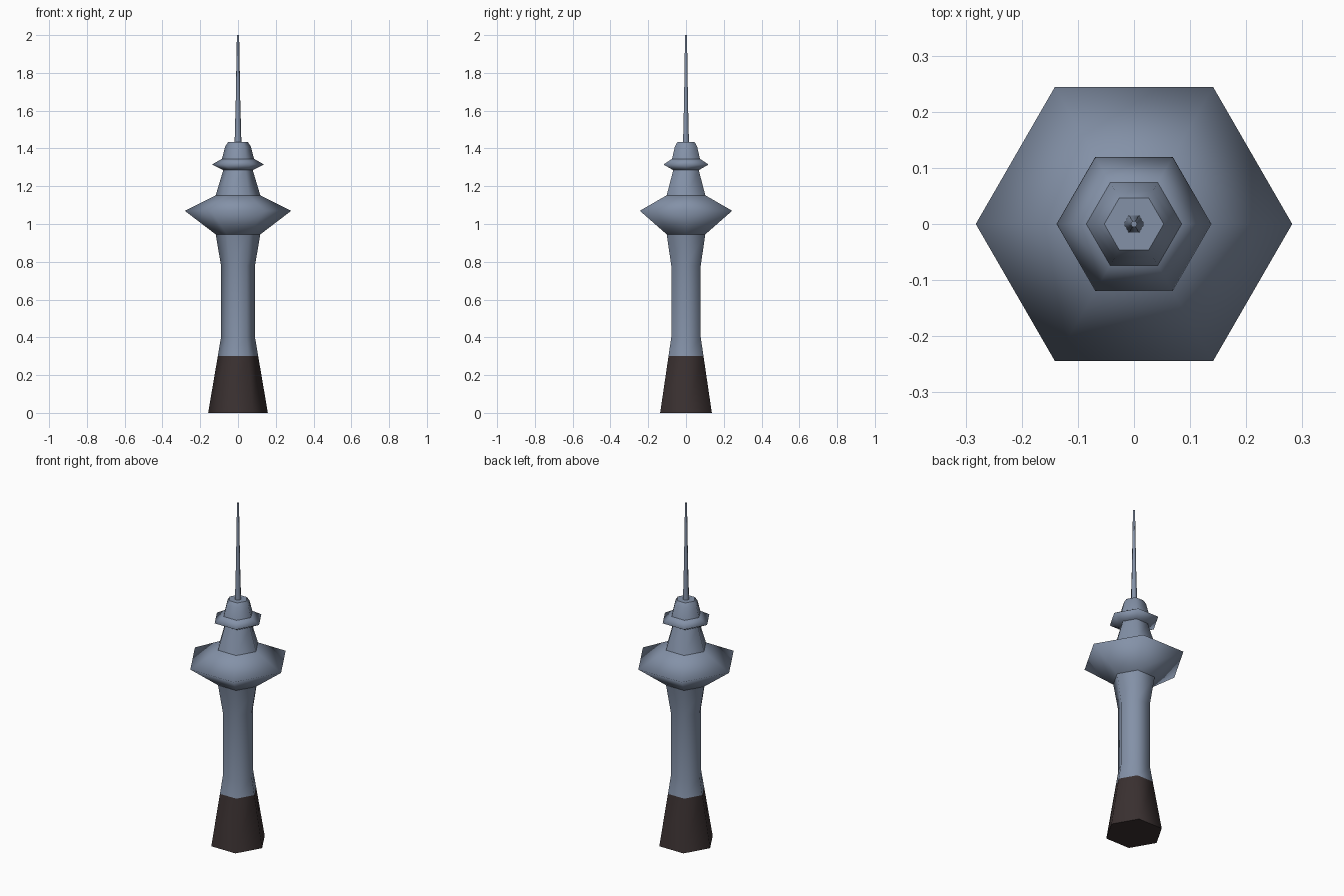
import bpy, bmesh, math

if "Cube" in bpy.data.objects:
    bpy.data.objects.remove(bpy.data.objects["Cube"])


def material(name, rgb):
    m = bpy.data.materials.new(name)
    m.diffuse_color = (*rgb, 1)
    m.use_nodes = True
    m.node_tree.nodes["Principled BSDF"].inputs["Base Color"].default_value = m.diffuse_color
    return m


blue_grey = material("blue grey concrete", (0.23, 0.285, 0.39))
dark_brown = material("dark brown base", (0.042, 0.03, 0.03))
SIDES = 6


def hex_loft(name, profile, mat, cap_bottom=False, cap_top=False):
    """Six-sided lathe through (radius, z) points, smooth round, sharp at strong rings."""
    bm = bmesh.new()
    rings = []
    for r, z in profile:
        rings.append([bm.verts.new((r * math.cos(math.tau * i / SIDES),
                                    r * math.sin(math.tau * i / SIDES), z))
                      for i in range(SIDES)])
    for a, b in zip(rings, rings[1:]):
        for i in range(SIDES):
            j = (i + 1) % SIDES
            bm.faces.new((a[i], a[j], b[j], b[i])).smooth = True
    if cap_bottom:
        bm.faces.new(rings[0][::-1])
    if cap_top:
        bm.faces.new(rings[-1])
    for e in bm.edges:
        level = abs(e.verts[0].co.z - e.verts[1].co.z) < 1e-6
        if level and len(e.link_faces) == 2 and e.calc_face_angle() > math.radians(30):
            e.smooth = False
    mesh = bpy.data.meshes.new(name)
    bm.to_mesh(mesh)
    bm.free()
    mesh.materials.append(mat)
    ob = bpy.data.objects.new(name, mesh)
    bpy.context.collection.objects.link(ob)
    return ob


# Flared foot and main column
hex_loft("base", [(0.158, 0), (0.107, 0.30)], dark_brown, cap_bottom=True)
hex_loft("shaft", [(0.107, 0.30), (0.09, 0.40), (0.09, 0.78), (0.118, 0.945)], blue_grey)
# Wide observation deck
hex_loft("observation_deck", [(0.118, 0.945), (0.282, 1.07), (0.118, 1.152)], blue_grey)
# Upper neck, small collar and rounded cap
hex_loft("neck", [(0.118, 1.152), (0.078, 1.285)], blue_grey)
hex_loft("collar", [(0.078, 1.285), (0.138, 1.315), (0.085, 1.345)], blue_grey)
hex_loft("cap", [(0.085, 1.345), (0.068, 1.41), (0.053, 1.433)], blue_grey, cap_top=True)
# Tapered mast
hex_loft("mast", [(0.018, 1.433), (0.012, 1.65), (0.006, 2.0)], blue_grey, cap_top=True)
